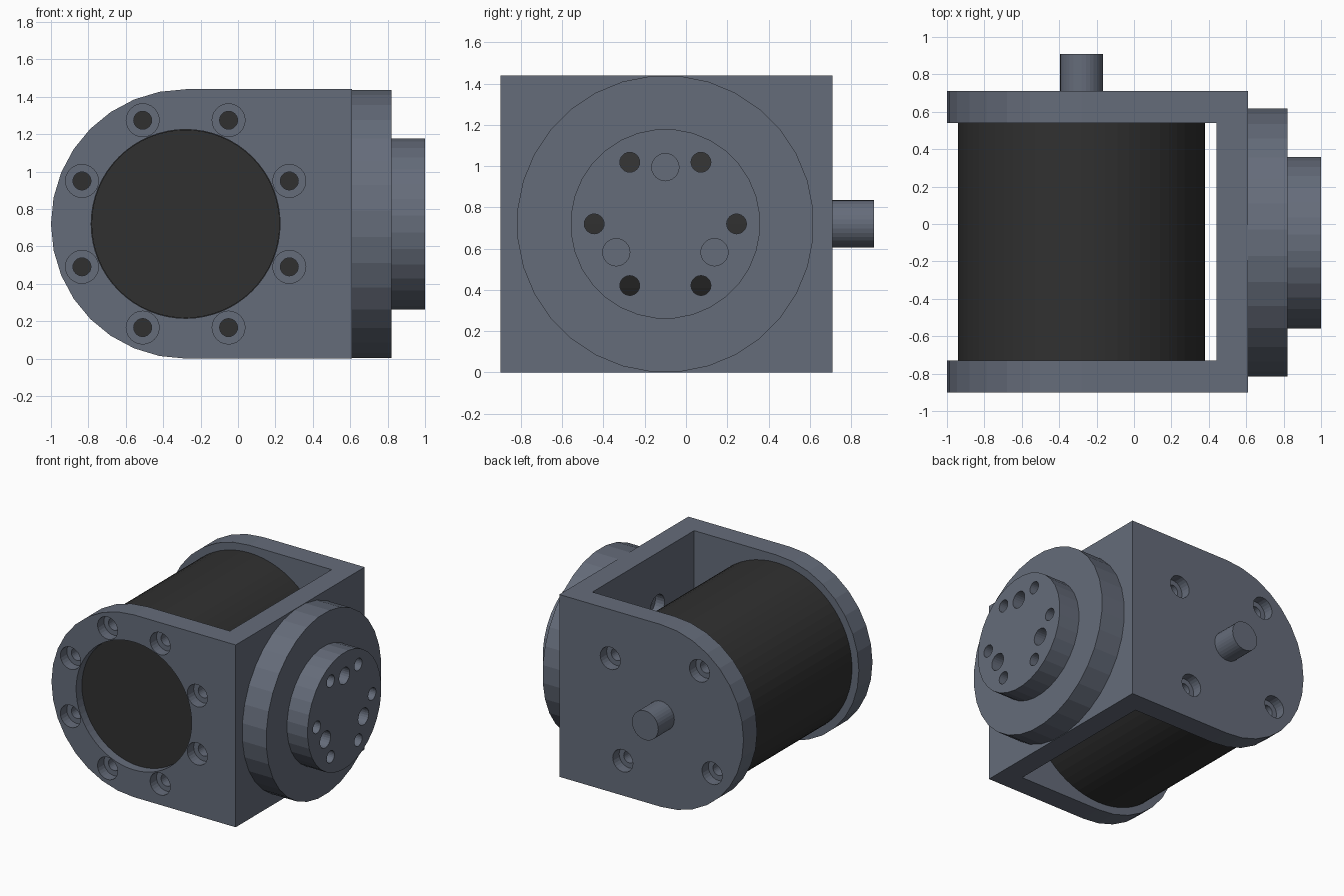
import bpy, bmesh
from math import radians, cos, sin, pi
from mathutils import Matrix, Vector

cube = bpy.data.objects.get("Cube")
if cube:
    bpy.data.objects.remove(cube, do_unlink=True)


def material(name, color):
    m = bpy.data.materials.new(name)
    m.use_nodes = True
    m.diffuse_color = color
    m.node_tree.nodes["Principled BSDF"].inputs["Base Color"].default_value = color
    return m


metal = material("slate metal", (0.13, 0.15, 0.195, 1))
black = material("motor black", (0.03, 0.03, 0.03, 1))

MID = 0.72            # height of both axes
MOTOR_X = -0.28       # motor axis, along y
HUB_Y = -0.10         # output axis, along x
FRONT, BACK = -0.90, 0.71
GAP_FRONT, GAP_BACK = -0.73, 0.54
WALL_IN, WALL_OUT = 0.44, 0.61


def add_cylinder(bm, axis, center, r, start, end, sides=32, turn=0.0):
    """Cylinder along x or y; center is the other horizontal value and z."""
    spin = Matrix.Rotation(turn, 4, 'Z')
    mid = (start + end) / 2
    if axis == 'Y':
        place = Matrix.Translation((center[0], mid, center[1])) @ Matrix.Rotation(pi / 2, 4, 'X')
    else:
        place = Matrix.Translation((mid, center[0], center[1])) @ Matrix.Rotation(pi / 2, 4, 'Y')
    bmesh.ops.create_cone(bm, cap_ends=True, segments=sides, radius1=r, radius2=r,
                          depth=abs(end - start), matrix=place @ spin)


def finish(name, bm, mat):
    bmesh.ops.recalc_face_normals(bm, faces=bm.faces)
    mesh = bpy.data.meshes.new(name)
    bm.to_mesh(mesh)
    bm.free()
    mesh.materials.append(mat)
    ob = bpy.data.objects.new(name, mesh)
    bpy.context.collection.objects.link(ob)
    return ob


def cylinder(name, mat, *args, **kw):
    bm = bmesh.new()
    add_cylinder(bm, *args, **kw)
    return finish(name, bm, mat)


def cut(ob, bm):
    cutter = finish("cutter", bm, metal)
    cutter.hide_render = True
    mod = ob.modifiers.new("cut", 'BOOLEAN')
    mod.operation, mod.solver, mod.object = 'DIFFERENCE', 'EXACT', cutter
    bpy.context.view_layer.objects.active = ob
    bpy.ops.object.modifier_apply(modifier=mod.name)
    bpy.data.objects.remove(cutter, do_unlink=True)


def ring(center, r, count, first):
    steps = [radians(first + 360 * i / count) for i in range(count)]
    return [(center[0] + r * cos(a), center[1] + r * sin(a)) for a in steps]


front_screws = ring((MOTOR_X, MID), 0.60, 8, 22.5)
back_screws = ring((MOTOR_X, MID), 0.557, 4, 37)
hub_screws = ring((HUB_Y, MID), 0.345, 6, 0)
hub_pins = ring((HUB_Y, MID), 0.275, 3, 90)

# Bracket: rounded outline extruded along the motor axis
bm = bmesh.new()
outline = [(WALL_OUT, 0), (WALL_OUT, 2 * MID)]
outline += [(MOTOR_X + MID * cos(a), MID + MID * sin(a))
            for a in (pi / 2 + pi * i / 16 for i in range(17))]
face = bm.faces.new([bm.verts.new((x, FRONT, z)) for x, z in outline])
sweep = bmesh.ops.extrude_face_region(bm, geom=[face])
bmesh.ops.translate(bm, vec=Vector((0, BACK - FRONT, 0)),
                    verts=[v for v in sweep["geom"] if isinstance(v, bmesh.types.BMVert)])
bracket = finish("bracket", bm, metal)

# Motor bay, leaving two plates and a side wall
bm = bmesh.new()
bmesh.ops.create_cube(bm, size=1, matrix=Matrix.Translation(
    ((WALL_IN - 2) / 2, (GAP_FRONT + GAP_BACK) / 2, MID))
    @ Matrix.Diagonal((WALL_IN + 2, GAP_BACK - GAP_FRONT, 3, 1)))
cut(bracket, bm)

# Motor opening and screw holes through the bracket
bm = bmesh.new()
add_cylinder(bm, 'Y', (MOTOR_X, MID), 0.505, FRONT - 0.1, GAP_FRONT + 0.1, sides=64)
for p in front_screws:
    add_cylinder(bm, 'Y', p, 0.048, FRONT - 0.1, GAP_FRONT + 0.1, sides=24)
for p in back_screws:
    add_cylinder(bm, 'Y', p, 0.048, GAP_BACK - 0.1, BACK + 0.1, sides=24)
for p in hub_screws:
    add_cylinder(bm, 'X', p, 0.048, WALL_IN - 0.1, WALL_OUT + 0.1, sides=24)
cut(bracket, bm)

# Counterbores for the screw heads
bm = bmesh.new()
for p in front_screws:
    add_cylinder(bm, 'Y', p, 0.088, FRONT - 0.1, FRONT + 0.08, sides=24)
for p in back_screws:
    add_cylinder(bm, 'Y', p, 0.088, BACK - 0.08, BACK + 0.1, sides=24)
for p in hub_screws:
    add_cylinder(bm, 'X', p, 0.088, WALL_IN - 0.1, WALL_IN + 0.08, sides=24)
cut(bracket, bm)

# Output hub: wide flange and smaller coupling, drilled for screws and pins
half_step = pi / 32
hub = (HUB_Y, MID)
flange = cylinder("output_flange", metal, 'X', hub, 0.72, WALL_OUT, 0.82, turn=half_step)
coupling = cylinder("output_coupling", metal, 'X', hub, 0.46, 0.82, 1.0, turn=half_step)
for part in (flange, coupling):
    bm = bmesh.new()
    for p in hub_screws:
        add_cylinder(bm, 'X', p, 0.048, 0.5, 1.1, sides=24)
    for p in hub_pins:
        add_cylinder(bm, 'X', p, 0.066, 0.8 if part == coupling else 0.78, 1.1, sides=24)
    cut(part, bm)

# Motor: body, front boss and rear shaft
axis = (MOTOR_X, MID)
cylinder("motor_body", black, 'Y', axis, 0.66, GAP_FRONT, GAP_BACK, sides=64)
cylinder("motor_front_boss", black, 'Y', axis, 0.503, GAP_FRONT - 0.1, GAP_FRONT + 0.05, sides=64)
cylinder("rear_shaft", metal, 'Y', axis, 0.115, BACK - 0.05, 0.91)
